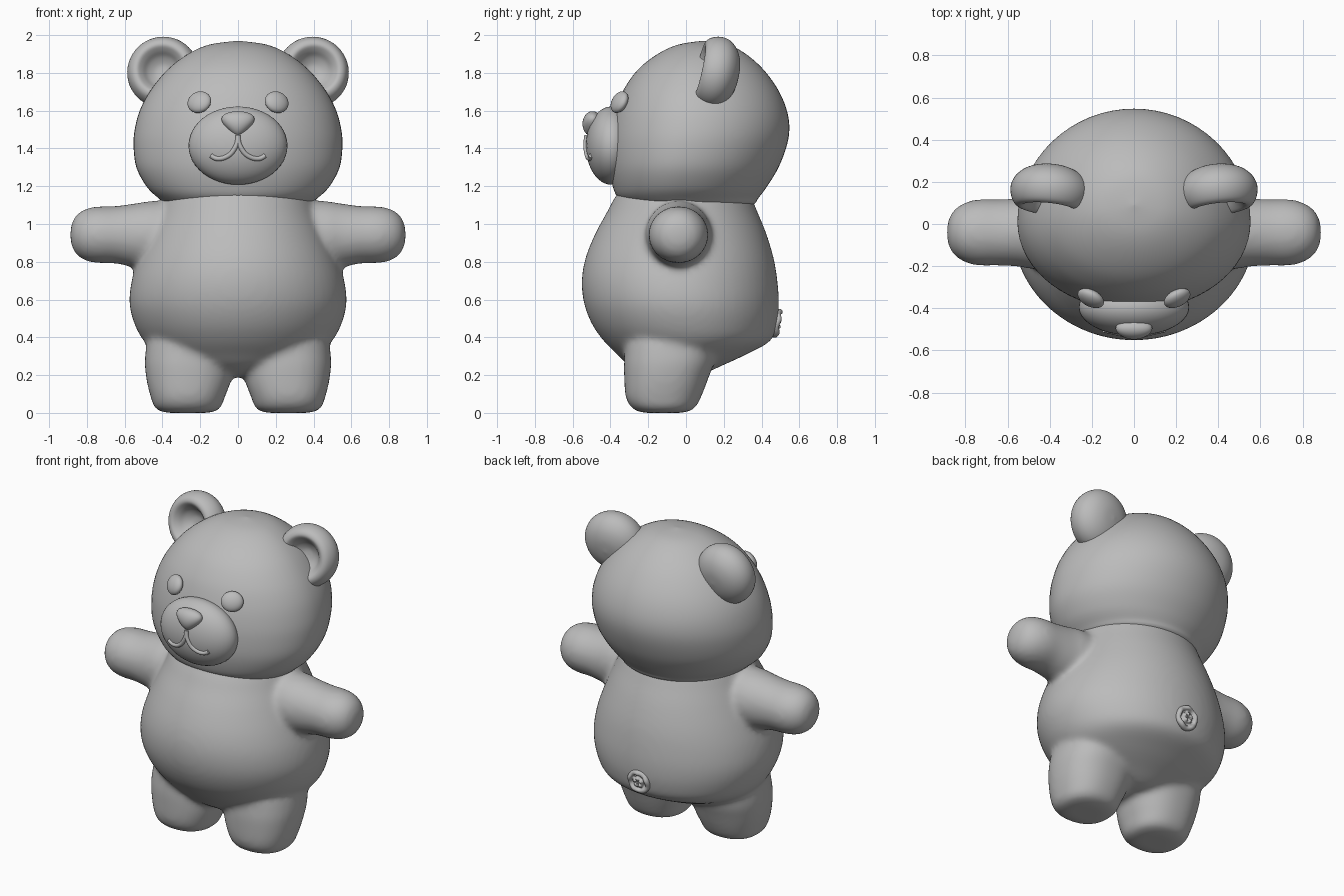
import bpy, bmesh, math
from mathutils import Vector, Matrix, Euler

if "Cube" in bpy.data.objects:
    bpy.data.objects.remove(bpy.data.objects["Cube"])

grey = bpy.data.materials.new("plain grey")
grey.diffuse_color = (0.5, 0.5, 0.5, 1)
grey.use_nodes = True
grey.node_tree.nodes["Principled BSDF"].inputs["Base Color"].default_value = grey.diffuse_color


def finish(name, bm):
    bmesh.ops.recalc_face_normals(bm, faces=bm.faces)
    for f in bm.faces:
        f.smooth = True
    me = bpy.data.meshes.new(name)
    bm.to_mesh(me)
    bm.free()
    ob = bpy.data.objects.new(name, me)
    bpy.context.collection.objects.link(ob)
    me.materials.append(grey)
    return ob


def smooth_rows(rows, steps):
    # Catmull-Rom interpolation between profile rows
    out = []
    n = len(rows)
    for i in range(n - 1):
        p = [rows[max(i - 1, 0)], rows[i], rows[i + 1], rows[min(i + 2, n - 1)]]
        for s in range(steps):
            t = s / steps
            out.append([0.5 * (2 * b + (c - a) * t + (2 * a - 5 * b + 4 * c - d) * t * t
                               + (3 * b - a - 3 * c + d) * t ** 3) for a, b, c, d in zip(*p)])
    return out + [list(rows[-1])]


def loft(bm, rows, axis, sx=1, power=1.0, skew=0.0, mat=Matrix(), seg=64, steps=5):
    # rows: (position on axis, centre a, centre b, radius a, radius b)
    rings = []
    for t, ca, cb, ra, rb in smooth_rows(rows, steps):
        ra, rb = max(ra, 0.001), max(rb, 0.001)
        shift = skew * ra
        ring = []
        for k in range(seg):
            an = 2 * math.pi * k / seg
            c, s = math.cos(an), math.sin(an)
            a = ca + ra * math.copysign(abs(c) ** power, c)
            b = cb - shift + (rb + math.copysign(shift, s)) * math.copysign(abs(s) ** power, s)
            co = mat @ Vector({"x": (t, a, b), "y": (a, t, b), "z": (a, b, t)}[axis])
            co.x *= sx
            ring.append(bm.verts.new(co))
        rings.append(ring)
    for r0, r1 in zip(rings, rings[1:]):
        for k in range(seg):
            j = (k + 1) % seg
            bm.faces.new((r0[k], r0[j], r1[j], r1[k]))
    bm.faces.new(rings[0])
    bm.faces.new(rings[-1])


def upright(rows):
    # (z, half width, front y, back y) to loft rows
    return [(z, 0, (f + b) / 2, w, (b - f) / 2) for z, w, f, b in rows]


def lathe(bm, profile, mat, sx=1):
    # (y, radius) turned around the y axis
    loft(bm, [(y, 0, 0, r, r) for y, r in profile], "y", sx, mat=mat, seg=48, steps=4)


def place(loc, rot=(0, 0, 0)):
    return Matrix.Translation(loc) @ Euler([math.radians(a) for a in rot]).to_matrix().to_4x4()


def ball(bm, loc, size, rot=(0, 0, 0), sx=1):
    m = place(loc, rot) @ Matrix.Diagonal((*size, 1))
    geo = bmesh.ops.create_uvsphere(bm, u_segments=40, v_segments=24, radius=1, matrix=m)
    for v in geo["verts"]:
        v.co.x *= sx
    return geo["verts"]


# Torso, arms and legs fused together with soft joins
bm = bmesh.new()
loft(bm, upright([(0.19, 0, -0.08, -0.08), (0.20, 0.13, -0.2, 0.07), (0.25, 0.30, -0.30, 0.19),
                  (0.31, 0.42, -0.365, 0.32), (0.38, 0.498, -0.435, 0.445), (0.47, 0.548, -0.498, 0.482),
                  (0.58, 0.575, -0.54, 0.492), (0.70, 0.563, -0.552, 0.484), (0.82, 0.525, -0.532, 0.464),
                  (0.95, 0.47, -0.48, 0.425), (1.06, 0.422, -0.42, 0.38), (1.15, 0.385, -0.37, 0.34),
                  (1.22, 0.33, -0.3, 0.28), (1.24, 0, 0, 0)]), "z")
for sx in (1, -1):
    # arm
    loft(bm, [(0.2, -0.04, 0.94, 0, 0), (0.22, -0.04, 0.94, 0.15, 0.17), (0.44, -0.04, 0.942, 0.175, 0.18),
              (0.55, -0.04, 0.94, 0.162, 0.168), (0.65, -0.04, 0.943, 0.157, 0.152),
              (0.74, -0.04, 0.943, 0.157, 0.150), (0.81, -0.04, 0.943, 0.138, 0.136),
              (0.86, -0.04, 0.943, 0.1, 0.1), (0.883, -0.04, 0.943, 0.05, 0.05),
              (0.889, -0.04, 0.943, 0, 0)], "x", sx)
    # leg
    loft(bm, [(0, 0.265, -0.12, 0, 0), (0.002, 0.265, -0.12, 0.12, 0.11), (0.025, 0.266, -0.12, 0.172, 0.165),
              (0.08, 0.266, -0.12, 0.195, 0.198), (0.18, 0.26, -0.105, 0.225, 0.222),
              (0.3, 0.258, -0.085, 0.234, 0.24), (0.42, 0.25, -0.08, 0.2, 0.21), (0.5, 0.25, -0.08, 0, 0)],
         "z", sx, 0.87)
body = finish("body", bm)
rm = body.modifiers.new("fuse", "REMESH")
rm.mode = "VOXEL"
rm.voxel_size = 0.016
rm.use_smooth_shade = True
sm = body.modifiers.new("soften", "SMOOTH")
sm.factor = 0.5
sm.iterations = 14

# Head
bm = bmesh.new()
loft(bm, upright([(1.04, 0, 0, 0), (1.05, 0.2, -0.15, 0.2), (1.10, 0.365, -0.30, 0.35), (1.14, 0.425, -0.36, 0.385),
                  (1.20, 0.485, -0.388, 0.43), (1.30, 0.538, -0.407, 0.49), (1.42, 0.553, -0.408, 0.535),
                  (1.52, 0.543, -0.395, 0.547), (1.62, 0.512, -0.368, 0.528), (1.72, 0.455, -0.325, 0.482),
                  (1.82, 0.37, -0.252, 0.408), (1.90, 0.265, -0.15, 0.317), (1.95, 0.15, -0.04, 0.22),
                  (1.97, 0, 0.09, 0.09)]), "z", skew=0.1)
finish("head", bm)

# Muzzle
MUZ, MUZ_R = Vector((0, -0.395, 1.415)), Vector((0.262, 0.135, 0.207))
bm = bmesh.new()
ball(bm, MUZ, MUZ_R)
finish("muzzle", bm)

# Nose: a rounded triangle, narrow at the bottom
bm = bmesh.new()
for v in ball(bm, (0, -0.495, 1.53), (0.1, 0.053, 0.067)):
    t = (v.co.z - 1.53) / 0.067
    v.co.x *= 0.78 + 0.42 * t
finish("nose", bm)

# Mouth: two curled cords lying on the muzzle
cu = bpy.data.curves.new("mouth", "CURVE")
cu.dimensions = "3D"
cu.bevel_depth = 0.013
cu.bevel_resolution = 3
cu.use_fill_caps = True
half = smooth_rows([(0.0, 1.47), (0.006, 1.425), (0.035, 1.375), (0.075, 1.35), (0.115, 1.347), (0.143, 1.362)], 5)
for sx in (1, -1):
    sp = cu.splines.new("POLY")
    sp.points.add(len(half) - 1)
    for p, (x, z) in zip(sp.points, half):
        d = math.sqrt(1 - (x / MUZ_R.x) ** 2 - ((z - MUZ.z) / MUZ_R.z) ** 2)
        p.co = (x * sx, MUZ.y - MUZ_R.y * d, z, 1)
    sp.use_smooth = True
mouth = bpy.data.objects.new("mouth", cu)
bpy.context.collection.objects.link(mouth)
cu.materials.append(grey)

# Eyes and ears
eyes, ears = bmesh.new(), bmesh.new()
for sx in (1, -1):
    ball(eyes, (0.205, -0.352, 1.645), (0.067, 0.034, 0.061), (-25, 0, 27), sx)
    lathe(ears, [(0.085, 0), (0.08, 0.04), (0.055, 0.078), (0.02, 0.105), (-0.002, 0.132), (0.008, 0.162),
                 (0.045, 0.184), (0.09, 0.19), (0.135, 0.175), (0.175, 0.135), (0.2, 0.075), (0.208, 0)],
          place((0.405, 0.075, 1.82), (-12, 0, 6)), sx)
finish("eyes", eyes)
finish("ears", ears)

# Small crumpled tail button
bm = bmesh.new()
lathe(bm, [(-0.03, 0), (-0.03, 0.06), (0.0, 0.077), (0.018, 0.07), (0.02, 0.055), (0.006, 0.045),
           (0.008, 0.036), (0.02, 0.028), (0.02, 0.018), (0.01, 0)], place((0, 0.478, 0.475), (-8, 0, 0)))
for v in bm.verts:
    a = math.atan2(v.co.z - 0.475, v.co.x)
    v.co.y += 0.004 * math.sin(5 * a)
finish("tail", bm)
